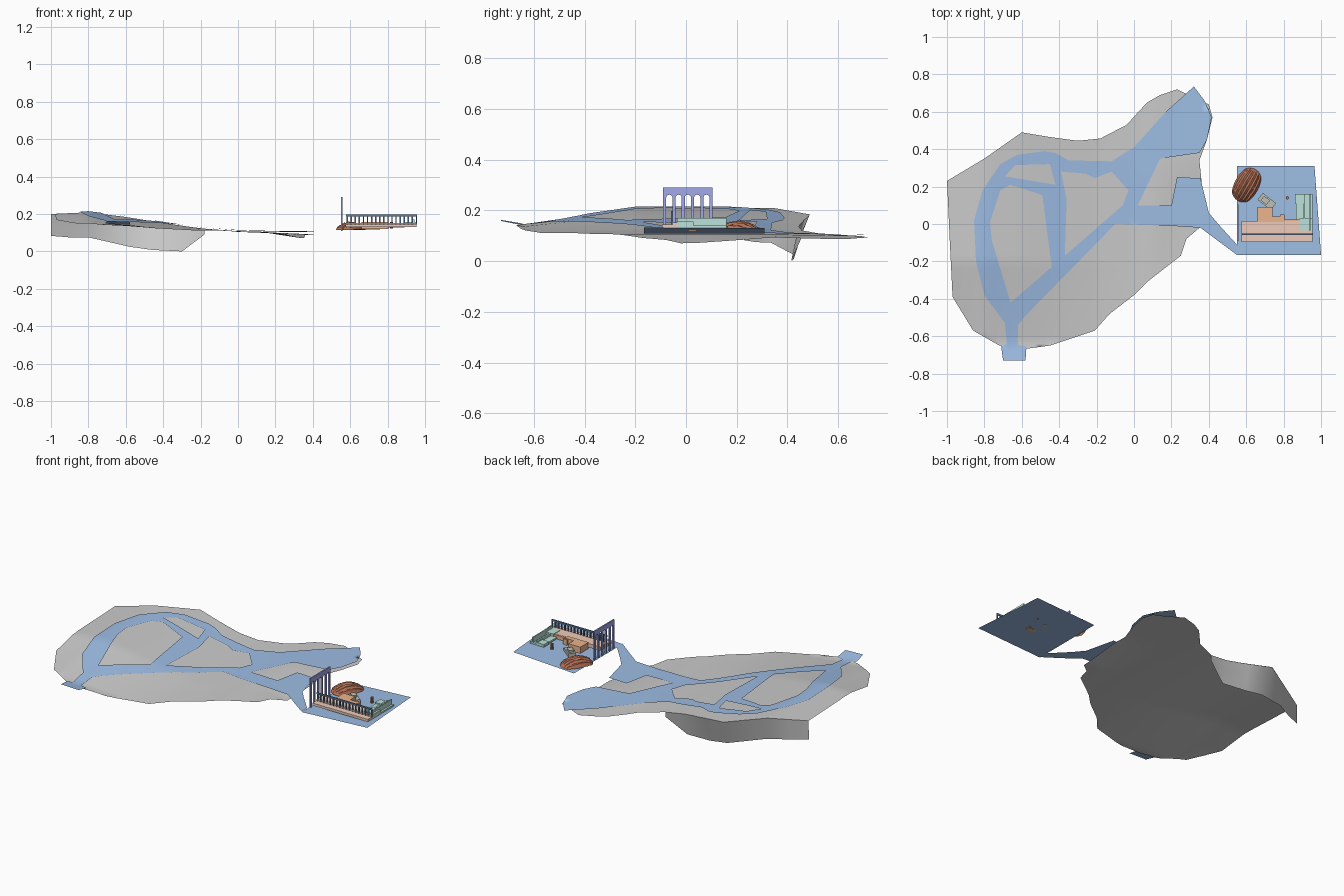
import bpy, bmesh, math, random
from mathutils import Vector, Matrix
from mathutils.geometry import delaunay_2d_cdt

if "Cube" in bpy.data.objects:
    bpy.data.objects.remove(bpy.data.objects["Cube"])

random.seed(4)

def mat(name, *rgb):
    m = bpy.data.materials.new(name)
    m.diffuse_color = (*rgb, 1)
    m.use_nodes = True
    m.node_tree.nodes["Principled BSDF"].inputs["Base Color"].default_value = m.diffuse_color
    return m

BLUE = mat("paving_blue", .34, .51, .78)
PURPLE = mat("violet", .36, .4, .82)
ORANGE = mat("orange", .84, .46, .27)
PEACH = mat("peach", .86, .6, .48)
MINT = mat("mint", .5, .76, .7)
BROWN = mat("brown", .45, .16, .09)
SLATE = mat("slate", .12, .2, .32)
OLIVE = mat("stone", .5, .53, .46)

def make(name, verts, faces, material=None, smooth=False):
    me = bpy.data.meshes.new(name)
    me.from_pydata(verts, [], faces)
    if material:
        me.materials.append(material)
    for p in me.polygons:
        p.use_smooth = smooth
    ob = bpy.data.objects.new(name, me)
    bpy.context.collection.objects.link(ob)
    return ob

def boxes(name, items, material, turn=0, pivot=(0, 0)):
    """Join boxes given as (x0, x1, y0, y1, z0, z1)."""
    bm = bmesh.new()
    for x0, x1, y0, y1, z0, z1 in items:
        m = Matrix.Translation(((x0+x1)/2, (y0+y1)/2, (z0+z1)/2)) @ Matrix.Diagonal((x1-x0, y1-y0, z1-z0, 1))
        bmesh.ops.create_cube(bm, size=1, matrix=m)
    bmesh.ops.rotate(bm, verts=bm.verts, cent=(*pivot, 0), matrix=Matrix.Rotation(turn, 3, 'Z'))
    ob = make(name, [], [], material)
    bm.to_mesh(ob.data)
    bm.free()
    return ob

# Height profile of the hillside
PROFILE = [(-1, .203), (-.8, .212), (-.6, .187), (-.4, .155), (-.2, .126),
           (0, .111), (.2, .107), (.45, .106), (.55, .109), (1, .132)]

def height(x, y):
    x = max(-1, min(1, x))
    for (a, za), (b, zb) in zip(PROFILE, PROFILE[1:]):
        if x <= b:
            z = za + (zb - za) * (x - a) / (b - a)
            break
    z -= .18 * max(0, -x) * max(0, -y - .2)
    if x < .5:
        z -= .014 * max(0, y - .3) * max(0, min(1, x * 4 + 1))
    return z + .3 * max(0, -y - .64)

def ground(x, y):
    # the right edge sags, most of all near y = 0
    sag = max(0, x - .12) * (.04 + .11 * max(0, 1 - abs(y) / .35))
    return height(x, y) - .003 - sag

def inside(p, loop):
    hit = False
    for (x0, y0), (x1, y1) in zip(loop, loop[1:] + loop[:1]):
        if (y0 > p[1]) != (y1 > p[1]) and p[0] < x0 + (p[1] - y0) * (x1 - x0) / (y1 - y0):
            hit = not hit
    return hit

def sheet(name, loops, zfun, material=None):
    """Triangulated sheet inside the first loop and outside the others."""
    pts, edges = [], []
    for lp in loops:
        n = len(pts)
        fine = []
        for p, q in zip(lp, lp[1:] + lp[:1]):
            p, q = Vector(p), Vector(q)
            k = max(1, round((q - p).length / .06))
            fine += [p.lerp(q, i / k) for i in range(k)]
        pts += fine
        edges += [(n + i, n + (i + 1) % len(fine)) for i in range(len(fine))]
    ok = lambda p: inside(p, loops[0]) and not any(inside(p, h) for h in loops[1:])
    grid = [(i * .04 + .0003, j * .04 + .0002) for i in range(-26, 27) for j in range(-20, 21)]
    pts += [Vector(p) for p in grid if ok(p)]
    vs, _, fs, *_ = delaunay_2d_cdt(pts, edges, [], 0, 1e-5)
    keep = [f for f in fs if ok(sum((vs[i] for i in f), Vector((0, 0))) / len(f))]
    return make(name, [(v.x, v.y, zfun(v.x, v.y)) for v in vs], keep, material, True)

# Hillside
hill = [(-.995, .13), (-1, .23), (-.8, .35), (-.6, .49), (-.45, .465), (-.3, .445), (-.18, .457),
        (-.04, .53), (.07, .65), (.14, .69), (.23, .72), (.35, .66), (.4, .64), (.42, .57), (.39, .45),
        (.35, .34), (.36, .24), (.35, -.02), (.28, -.08), (.25, -.17), (.07, -.31), (0, -.38),
        (-.13, -.48), (-.21, -.57), (-.45, -.65), (-.6, -.67), (-.72, -.65), (-.86, -.57),
        (-.97, -.39), (-.985, -.09)]
sheet("hillside", [hill], ground)

# Steep drop along the back of the hill
low = [(-1, .228, .083), (-.9, .275, .075), (-.79, .335, .073), (-.58, .425, .025),
       (-.46, .425, .008), (-.3, .415, 0), (-.18, .455, .09)]
top = [(-1, .23), (-.9, .29), (-.8, .35), (-.6, .488), (-.45, .463), (-.3, .444), (-.18, .457)]
top = [(x, y, ground(x, y)) for x, y in top]
mid = [tuple((a + b) / 2 for a, b in zip(p, q)) for p, q in zip(top, low)]
make("back_slope", top + mid + low,
     [(r*7+i, r*7+i+1, r*7+i+8, r*7+i+7) for r in range(2) for i in range(6)], None, True)

# Road network with islands left open
road = [(-.70, -.73), (-.71, -.655), (-.68, -.64), (-.69, -.53), (-.8, -.38), (-.845, -.2), (-.855, .02),
        (-.81, .18), (-.715, .32), (-.625, .37), (-.475, .39), (-.42, .38), (-.35, .34), (-.12, .335),
        (0, .41), (.17, .6), (.32, .735), (.38, .655), (.415, .57), (.39, .45), (.35, .38), (.14, .35),
        (.02, .1), (.2, .1), (.23, .25), (.355, .245), (.4, .06), (.45, 0), (.55, -.11), (.55, -.165),
        (.355, -.02), (.2, -.01), (-.1, .0), (-.58, -.49), (-.62, -.54), (-.62, -.645), (-.575, -.655), (-.58, -.73)]
big = [(-.66, -.42), (-.44, -.23), (-.49, .155), (-.66, .21), (-.715, .18), (-.77, .01), (-.76, -.09)]
middle = [(-.37, -.17), (-.06, .1), (-.03, .18), (-.12, .28), (-.21, .245), (-.26, .27), (-.39, .28), (-.36, .13)]
small = [(-.635, .315), (-.45, .32), (-.42, .21), (-.69, .255)]
sheet("roads", [road, big, middle, small], lambda x, y: height(x, y) + .003, BLUE)

# Courtyard floor
sheet("courtyard", [[(.55, .31), (.965, .31), (1, -.165), (.55, -.165)]], height, BLUE)

# Arcade wall: six piers with five round arches cut as a single profile
y0, y1, n, w = -.09, .105, 5, .012
pitch = (y1 - y0 - w) / n
r = (pitch - w) / 2
outline = [(y0, .29), (y0, .11)]
for i in range(n):
    a = y0 + w + i * pitch
    outline += [(a, .11)]
    outline += [(a + r - r * math.cos(t * math.pi / 8), .25 + r * math.sin(t * math.pi / 8)) for t in range(9)]
    outline += [(a + 2 * r, .11)]
outline += [(y1, .11), (y1, .29)]
bm = bmesh.new()
face = bm.faces.new([bm.verts.new((.552, y, z)) for y, z in outline])
ext = bmesh.ops.extrude_face_region(bm, geom=[face])
bmesh.ops.translate(bm, verts=[v for v in ext["geom"] if isinstance(v, bmesh.types.BMVert)], vec=(.008, 0, 0))
bmesh.ops.recalc_face_normals(bm, faces=bm.faces)
bmesh.ops.triangulate(bm, faces=bm.faces)
wall = make("arcade_wall", [], [], PURPLE)
bm.to_mesh(wall.data)
bm.free()

# Terraced hall
boxes("hall_terrace", [(.575, .955, -.095, -.055, .13, .145), (.575, .955, -.055, .015, .13, .153)], PEACH)
boxes("hall_upper", [(.66, .80, .01, .04, .119, .158), (.66, .74, .01, .09, .119, .158),
                     (.78, .805, .01, .05, .121, .156), (.80, .89, .0, .025, .128, .152)], ORANGE)

# Colonnade: posts under a rail
posts = [(.58 + i * .0218, .587 + i * .0218, -.059, -.052, .143, .192) for i in range(18)]
boxes("colonnade", posts + [(.577, .958, -.059, -.052, .187, .197)], SLATE)

# Stepped pavilion
boxes("pavilion", [(.865, .955, .02, .16, .13, .14), (.86, .91, .11, .16, .13, .147),
                   (.885, .955, -.035, .03, .13, .156), (.905, .915, -.035, .16, .13, .155),
                   (.935, .943, -.035, .16, .13, .17)], MINT)

# Small turned hut with a raised top
boxes("hut", [(.665, .755, .097, .143, .118, .138), (.68, .72, .105, .135, .138, .15)],
      OLIVE, math.radians(-38), (.71, .12))

# Mound with lengthwise ribs over a rounded-square footprint
nu, nv, verts = 14, 12, []
place = Matrix.Translation((.602, .208, .115)) @ Matrix.Rotation(math.radians(60), 4, 'Z')
for i in range(nu + 1):
    for j in range(nv + 1):
        u, v = 2 * i / nu - 1, 2 * j / nv - 1
        z = .036 * (1 - u * u) * (1 - v * v) ** .6 + (.006 * (j % 2) + random.uniform(0, .004)) * (abs(u) < 1)
        verts.append(place @ Vector((u * .096 * math.sqrt(1 - .42 * v * v), v * .064 * math.sqrt(1 - .42 * u * u), z)))
make("ribbed_mound", verts, [(i*(nv+1)+j, (i+1)*(nv+1)+j, (i+1)*(nv+1)+j+1, i*(nv+1)+j+1)
                             for i in range(nu) for j in range(nv)], BROWN)

# Small cistern
bpy.ops.mesh.primitive_cylinder_add(vertices=10, radius=.009, depth=.035, location=(.82, .14, .14))
bpy.context.object.name = "cistern"
bpy.context.object.data.materials.append(BROWN)
